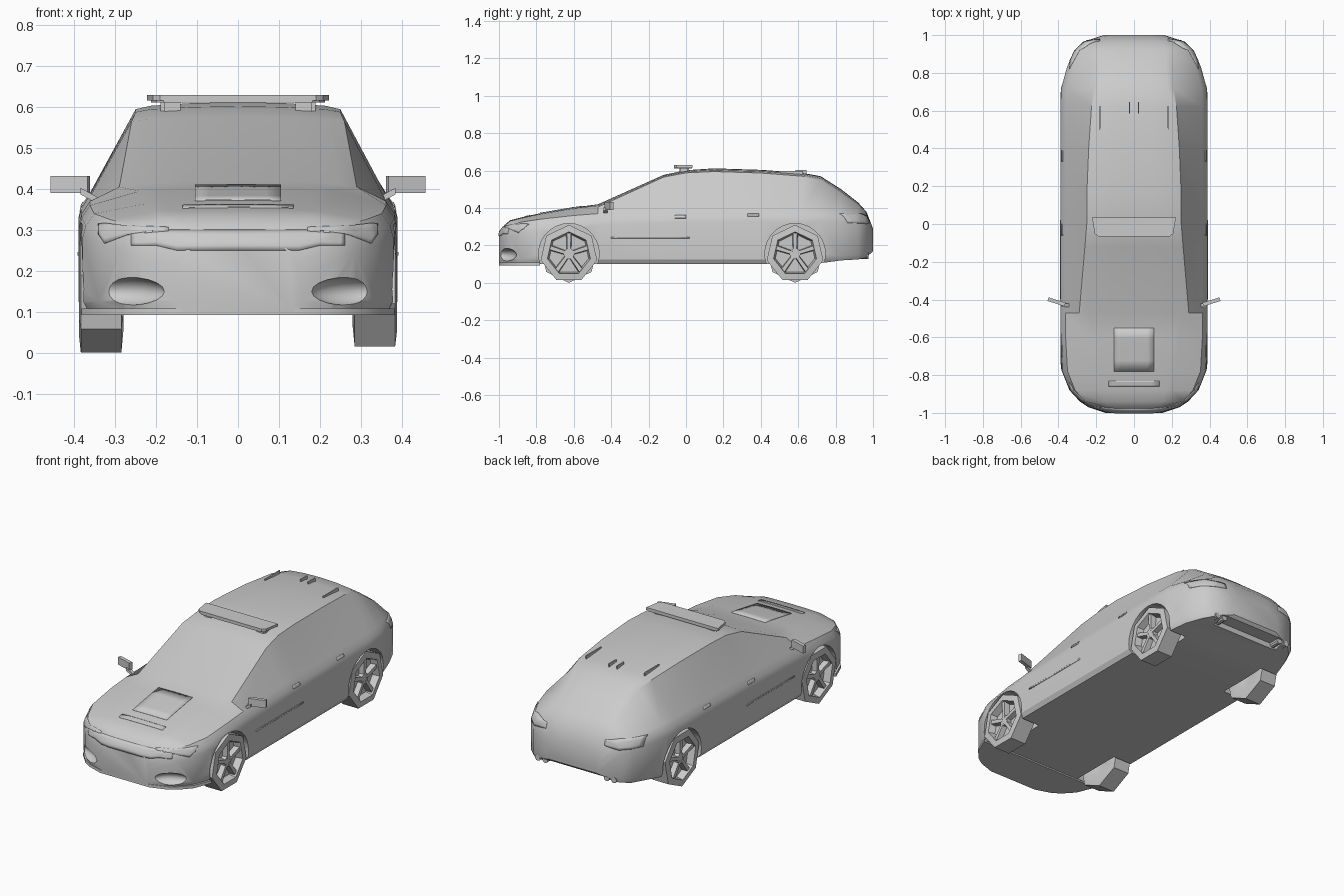
import bpy, bmesh, math
from mathutils import Vector, Matrix
from mathutils.bvhtree import BVHTree

default = bpy.data.objects.get("Cube")
if default:
    bpy.data.objects.remove(default)

grey = bpy.data.materials.new("grey_paint")
grey.use_nodes = True
grey.diffuse_color = (0.6, 0.6, 0.6, 1)
grey.node_tree.nodes["Principled BSDF"].inputs["Base Color"].default_value = (0.6, 0.6, 0.6, 1)


def finish(name, bm, angle=30):
    """Turn a bmesh into a named, shaded object."""
    bmesh.ops.recalc_face_normals(bm, faces=bm.faces)
    mesh = bpy.data.meshes.new(name)
    bm.to_mesh(mesh)
    bm.free()
    mesh.materials.append(grey)
    obj = bpy.data.objects.new(name, mesh)
    bpy.context.collection.objects.link(obj)
    bpy.ops.object.select_all(action="DESELECT")
    obj.select_set(True)
    bpy.context.view_layer.objects.active = obj
    bpy.ops.object.shade_smooth_by_angle(angle=math.radians(angle))
    return obj


def loft(bm, rings, closed=True, caps=True):
    rows = [[bm.verts.new(p) for p in ring] for ring in rings]
    count = len(rows[0])
    for a, b in zip(rows, rows[1:]):
        for i in range(count if closed else count - 1):
            j = (i + 1) % count
            bm.faces.new((a[i], a[j], b[j], b[i]))
    if caps:
        bm.faces.new(rows[0])
        bm.faces.new(rows[-1])


def box(name, centre, size, turn=0):
    bm = bmesh.new()
    place = Matrix.Translation(centre) @ Matrix.Rotation(turn, 4, "Z") @ Matrix.Diagonal((*size, 1))
    bmesh.ops.create_cube(bm, size=1, matrix=place)
    return finish(name, bm)


def cylinder(name, centre, radius, depth, axis, sides):
    bm = bmesh.new()
    place = Matrix.Translation(centre) @ Matrix.Rotation(math.pi / 2, 4, axis)
    bmesh.ops.create_cone(bm, cap_ends=True, segments=sides, radius1=radius,
                          radius2=radius, depth=depth, matrix=place)
    return finish(name, bm)


def cut(target, cutter):
    mod = target.modifiers.new("cut", "BOOLEAN")
    mod.operation = "DIFFERENCE"
    mod.object = cutter
    mod.solver = "EXACT"
    bpy.context.view_layer.objects.active = target
    bpy.ops.object.modifier_apply(modifier=mod.name)
    bpy.data.objects.remove(cutter)


# Body stations: y, half width, floor, shoulder height, roof edge x, roof edge z, top z
stations = [
    (-1.0, .15, .10, .25, .10, .265, .27),
    (-.97, .24, .10, .285, .14, .305, .31),
    (-.94, .285, .10, .31, .18, .33, .335),
    (-.88, .34, .10, .325, .2, .345, .35),
    (-.78, .38, .10, .34, .22, .365, .372),
    (-.6, .39, .10, .36, .24, .395, .403),
    (-.47, .39, .10, .37, .29, .405, .42),
    (-.12, .39, .10, .38, .26, .565, .577),
    (0, .39, .10, .385, .25, .588, .602),
    (.15, .39, .10, .385, .25, .595, .612),
    (.4, .39, .10, .39, .24, .587, .604),
    (.62, .39, .10, .39, .225, .57, .588),
    (.72, .385, .105, .39, .21, .548, .57),
    (.83, .355, .12, .385, .2, .475, .5),
    (.92, .315, .125, .37, .2, .415, .43),
    (.965, .27, .135, .35, .16, .37, .38),
    (1.0, .16, .17, .26, .1, .285, .29),
]


def section(y, hw, floor, shoulder, rx, rz, top):
    half = [(hw - .015, floor), (hw, floor + .025), (hw, shoulder - .06),
            (hw - .008, shoulder - .03), (hw - .028, shoulder), (rx, rz),
            (rx * .85, rz + (top - rz) * .5), (rx * .45, rz + (top - rz) * .88)]
    left = [(x, y, z) for x, z in half]
    right = [(-x, y, z) for x, z in reversed(half)]
    return left + [(0, y, top)] + right


bm = bmesh.new()
loft(bm, [section(*s) for s in stations])
body = finish("body", bm)

# Wheel arches, front scoops and rear valance recess
AXLES = {"front": -.626, "rear": .583}
HUB = .155
for side in (1, -1):
    for y in AXLES.values():
        cut(body, cylinder("arch_cutter", (side * .39, y, HUB), .162, .26, "Y", 28))
    scoop = bmesh.new()
    bmesh.ops.create_uvsphere(scoop, u_segments=20, v_segments=10, radius=1,
                              matrix=Matrix.Translation((side * .27, -.965, .15))
                              @ Matrix.Rotation(side * .45, 4, "Z")
                              @ Matrix.Diagonal((.1, .045, .035, 1)))
    cut(body, finish("scoop_cutter", scoop))
cut(body, box("valance_cutter", (0, .96, .13), (.42, .1, .05)))
bpy.context.view_layer.objects.active = body
body.select_set(True)
bpy.ops.object.shade_smooth_by_angle(angle=math.radians(32))

surface = bmesh.new()
surface.from_mesh(body.data)
tree = BVHTree.FromBMesh(surface)

# Thin plates that follow the body; each column is (position, low edge, high edge)
RAYS = {
    "front": (lambda u, v: (u, -2, v), (0, 1, 0)),
    "back": (lambda u, v: (u, 2, v), (0, -1, 0)),
    "left": (lambda u, v: (2, u, v), (-1, 0, 0)),
    "right": (lambda u, v: (-2, u, v), (1, 0, 0)),
    "top": (lambda u, v: (u, v, 2), (0, 0, -1)),
}


def plate(name, view, columns, steps=6, rows=4):
    start, way = RAYS[view]
    rings = []
    for a, b in zip(columns, columns[1:]):
        for k in range(steps + (b is columns[-1])):
            u, lo, hi = (p + (q - p) * k / steps for p, q in zip(a, b))
            ring = []
            for r in range(rows + 1):
                hit = tree.ray_cast(Vector(start(u, lo + (hi - lo) * r / rows)), Vector(way))[0]
                ring.append(hit if hit else ring[-1] if ring else rings[-1][r])
            rings.append(ring)
    bm = bmesh.new()
    loft(bm, rings, closed=False, caps=False)
    obj = finish(name, bm)
    solid = obj.modifiers.new("thickness", "SOLIDIFY")
    solid.thickness = .005
    solid.offset = 0


plate("grille", "front", [(-.26, .262, .29), (-.2, .262, .298), (-.15, .25, .3),
                          (.15, .25, .3), (.2, .262, .298), (.26, .262, .29)])
plate("bonnet_panel", "top", [(-.105, -.78, -.55), (.105, -.78, -.55)])
plate("bonnet_strip", "top", [(-.135, -.86, -.83), (.135, -.86, -.83)])
for side, word in ((1, "left"), (-1, "right")):
    plate(word + "_headlight", "front", [(side * u, lo, hi) for u, lo, hi in
          ((.17, .296, .306), (.27, .288, .31), (.325, .267, .316), (.34, .29, .314))])
    plate(word + "_tail_light", "back", [(side * u, lo, hi) for u, lo, hi in
          ((.18, .325, .355), (.26, .315, .37), (.34, .32, .37))])
    plate(word + "_front_handle", word, [(-.06, .345, .36), (0, .345, .36)])
    plate(word + "_rear_handle", word, [(.33, .355, .368), (.39, .355, .368)])
    plate(word + "_door_trim", word, [(-.4, .238, .246), (.02, .238, .246)])

# Wheels: seven-sided tyre and rim dish, hub and five spokes
profile = [(.04, .3), (.1, .28), (.155, .285), (.155, .384), (.118, .388), (.108, .35), (.03, .35)]
for side, word in ((1, "left"), (-1, "right")):
    for end, y in AXLES.items():
        bm = bmesh.new()
        turns = [side * math.pi / 2 + i * math.tau / 7 for i in range(7)]
        loft(bm, [[(side * x, y + r * math.cos(t), HUB + r * math.sin(t)) for t in turns]
                  for r, x in profile])
        finish(f"{end}_{word}_tyre", bm)
        cylinder(f"{end}_{word}_hub", (side * .362, y, HUB), .03, .03, "Y", 10)
        bm = bmesh.new()
        for i in range(5):
            t = math.pi / 2 + i * math.tau / 5
            out, across = Vector((0, math.cos(t), math.sin(t))), Vector((0, -math.sin(t), math.cos(t)))
            rings = []
            for r, w, x in ((.015, .012, .378), (.112, .016, .38)):
                c = Vector((0, y, HUB)) + out * r
                rings.append([c + across * w * s + Vector((side * d, 0, 0))
                              for s, d in ((-1, .345), (1, .345), (.7, x), (-.7, x))])
            loft(bm, rings)
        finish(f"{end}_{word}_spokes", bm)

    # Mirrors and stalks
    box(word + "_mirror", (side * .41, -.412, .411), (.094, .02, .042), side * .3)
    bm = bmesh.new()
    loft(bm, [[(side * x, -.43 + dy, z + dz) for dy, dz in ((-.01, -.008), (.01, -.008), (.01, .008), (-.01, .008))]
              for x, z in ((.34, .37), (.385, .395))])
    finish(word + "_mirror_stalk", bm)

    # Roof fittings and exhausts
    box(word + "_roof_rail", (side * .18, .56, .587), (.007, .13, .02))
    box(word + "_roof_fin", (side * .024, .615, .592), (.007, .06, .02))
    box(word + "_light_bar_foot", (side * .16, -.01, .597), (.04, .05, .03))
    box(word + "_light_bar_clamp", (side * .183, -.01, .595), (.012, .04, .035))
    for n, x in enumerate((.19, .235)):
        cylinder(f"{word}_exhaust_{n + 1}", (side * x, .945, .145), .017, .06, "X", 10)


# Light bar: base and lens with a tapered plan
def bar(name, low, high, grow):
    plan = [(-.19, -.065), (.19, -.065), (.208, -.05), (.222, .035), (-.222, .035), (-.208, -.05)]
    bm = bmesh.new()
    loft(bm, [[(x * grow, -.015 + (y + .015) * grow, z) for x, y in plan] for z in (low, high)])
    finish(name, bm)


bar("light_bar_base", .611, .616, .96)
bar("light_bar_lens", .616, .63, 1)

# Front lip follows the nose
bm = bmesh.new()
nose = [(s[1] + .002, s[0]) for s in stations[:5]]
outline = [(-x, y) for x, y in reversed(nose)] + nose
loft(bm, [[(x, y, z) for x, y in outline] for z in (.092, .108)])
finish("front_lip", bm)
surface.free()
